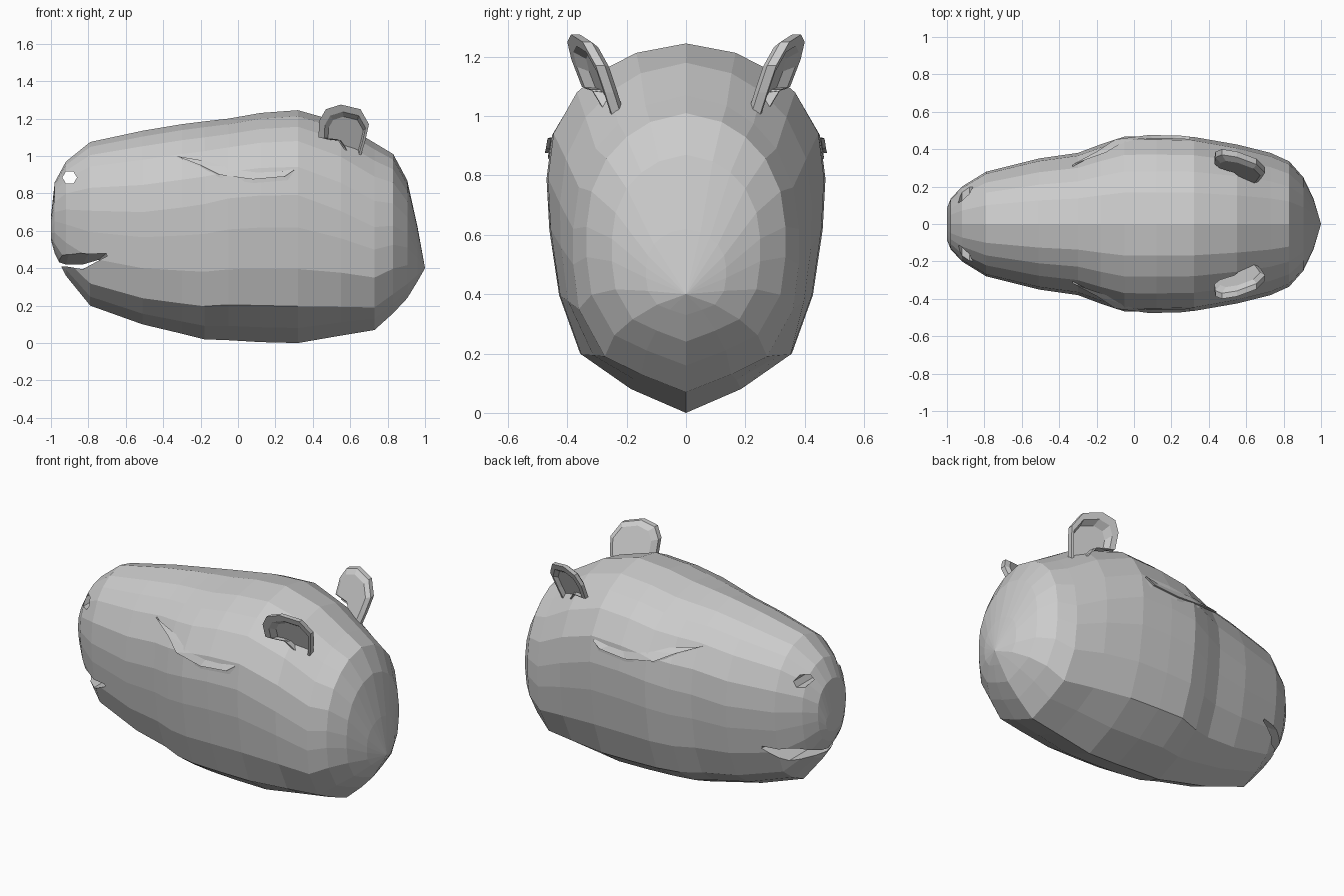
import bpy, bmesh, math
from mathutils import Vector
from mathutils.bvhtree import BVHTree

cube = bpy.data.objects.get("Cube")
if cube:
    bpy.data.objects.remove(cube)

grey = bpy.data.materials.new("soft grey")
grey.use_nodes = True
COLOR = (0.6, 0.6, 0.6, 1)
grey.diffuse_color = COLOR
grey.node_tree.nodes["Principled BSDF"].inputs["Base Color"].default_value = COLOR


def make_object(name, bm):
    bmesh.ops.recalc_face_normals(bm, faces=bm.faces)
    mesh = bpy.data.meshes.new(name)
    bm.to_mesh(mesh)
    bm.free()
    mesh.materials.append(grey)
    obj = bpy.data.objects.new(name, mesh)
    bpy.context.collection.objects.link(obj)
    return obj


def loft(rings, closed=True, caps=True):
    """Skin a list of equally long point rings."""
    bm = bmesh.new()
    rows = [[bm.verts.new(p) for p in ring] for ring in rings]
    n = len(rows[0])
    for a, b in zip(rows, rows[1:]):
        for i in range(n if closed else n - 1):
            j = (i + 1) % n
            bm.faces.new((a[i], a[j], b[j], b[i]))
    if caps:
        bm.faces.new(rows[0])
        bm.faces.new(rows[-1])
    return bm


# Head: keeled half sections (width, height fractions) blended from snout to nape
snout = [(0, 0), (.37, .055), (.7, .135), (.89, .29), (.97, .45), (1, .58),
         (.96, .72), (.79, .85), (.6, .92), (.36, .97), (0, 1)]
cheek = [(0, 0), (.4, .065), (.76, .16), (.91, .32), (.98, .5), (1, .64),
         (.96, .76), (.79, .87), (.6, .93), (.36, .975), (0, 1)]
nape = [(0, 0), (.4, .06), (.72, .12), (.95, .28), (1, .43), (1, .55),
        (.95, .69), (.8, .82), (.6, .905), (.36, .965), (0, 1)]
stations = [  # x, bottom, top, half width
    (-1, .55, .68, .085), (-.98, .48, .86, .135), (-.92, .36, .97, .2),
    (-.79, .2, 1.075, .28), (-.51, .1, 1.135, .35), (-.3, .05, 1.17, .38),
    (-.18, .02, 1.185, .425), (-.05, .015, 1.2, .468), (.12, .005, 1.23, .47),
    (.32, 0, 1.245, .465), (.55, .04, 1.18, .425), (.73, .07, 1.07, .38),
    (.83, .16, 1.01, .335), (.905, .24, .87, .25), (.96, .33, .62, .135), (1, .4, .4, 0)]


def head_ring(x, bottom, top, width):
    end = snout if x < 0 else nape
    t = (-.05 - x) / .4 if x < 0 else (x - .3) / .4
    t = min(1, max(0, t))
    side = [(width * (a[0] + (b[0] - a[0]) * t),
             bottom + (top - bottom) * (a[1] + (b[1] - a[1]) * t)) for a, b in zip(cheek, end)]
    return [(x, y, z) for y, z in side] + [(x, -y, z) for y, z in side[-2:0:-1]]


bm = loft([head_ring(*s) for s in stations], caps=False)
bm.faces.new([v for v in bm.verts if abs(v.co.x + 1) < 1e-5])
bmesh.ops.remove_doubles(bm, verts=bm.verts, dist=1e-5)
head = make_object("head", bm)
surface = BVHTree.FromPolygons([v.co for v in head.data.vertices],
                               [p.vertices for p in head.data.polygons])

# Mouth cutter: thin slot in the middle, flaring up under the outer lips
slot = [(-1.05, .4), (-.92, .41), (-.83, .395), (-.74, .43),
        (-.745, .445), (-.83, .42), (-.92, .42), (-1.05, .46)]
flare = [(-1.05, .4), (-.92, .41), (-.83, .395), (-.7, .465),
         (-.705, .48), (-.8, .475), (-.9, .49), (-1.05, .49)]
mouth = make_object("mouth_cutter", loft(
    [[(x, y, z) for x, z in p]
     for y, p in ((-.4, flare), (-.22, flare), (0, slot), (.22, flare), (.4, flare))]))

# Nostril cutter: six-sided hole
hexagon = [(-.9 + .04 * math.cos(math.tau * i / 6), .885 + .036 * math.sin(math.tau * i / 6))
           for i in range(6)]
nostrils = make_object("nostril_cutter", loft([[(x, y, z) for x, z in hexagon] for y in (-.4, .4)]))

for cutter in (mouth, nostrils):
    mod = head.modifiers.new("cut", 'BOOLEAN')
    mod.operation = 'DIFFERENCE'
    mod.solver = 'EXACT'
    mod.object = cutter
bpy.context.view_layer.update()
cut_mesh = bpy.data.meshes.new_from_object(
    head.evaluated_get(bpy.context.evaluated_depsgraph_get()))
head.modifiers.clear()
head.data = cut_mesh
for cutter in (mouth, nostrils):
    bpy.data.objects.remove(cutter)


def on_side(x, z, side, lift):
    hit = surface.ray_cast(Vector((x, side * 2, z)), Vector((0, -side, 0)))[0]
    return (x, hit.y + side * lift, z)


# Closed eyelids: upper lid overhangs a narrow lower ledge
upper = [(-.15, .97), (-.08, .945), (0, .925), (.1, .912), (.2, .915), (.3, .93)]
crease = [(-.33, 1), (-.2, .95), (-.1, .9), (.08, .875), (.25, .89), (.3, .925)]
lower = [(-.33, .995), (-.2, .942), (-.1, .885), (.08, .855), (.265, .87), (.305, .925)]

# Ears: cupped, leaning outward, the hollow running down to the root
outline = [(.61, .98), (.53, 1.09), (.43, 1.1), (.435, 1.19), (.47, 1.25), (.55, 1.275),
           (.655, 1.25), (.7, 1.17), (.68, 1.08), (.645, .96)]


def ear_ring(side, scale, depth, centre=(.57, 1.16)):
    ring = []
    for x, z in outline:
        x = centre[0] + (x - centre[0]) * scale
        z = centre[1] + (z - centre[1]) * scale
        ring.append((x, side * (.31 + .4 * (z - 1.1) - .28 * (x - .56) + depth), z))
    return ring


root = (.6, 1.06)
for side, label in ((1, "back"), (-1, "front")):
    lid = loft([[on_side(x, z, side, d) for x, z in line] for line, d in
                ((upper, .004), (crease, .018), (crease, .006), (lower, .004))],
               closed=False, caps=False)
    make_object(label + "_eyelid", lid)
    make_object(label + "_ear", loft([
        ear_ring(side, .8, -.045), ear_ring(side, 1, -.025), ear_ring(side, 1, .005),
        ear_ring(side, .82, .005, root), ear_ring(side, .7, -.025, root)]))
